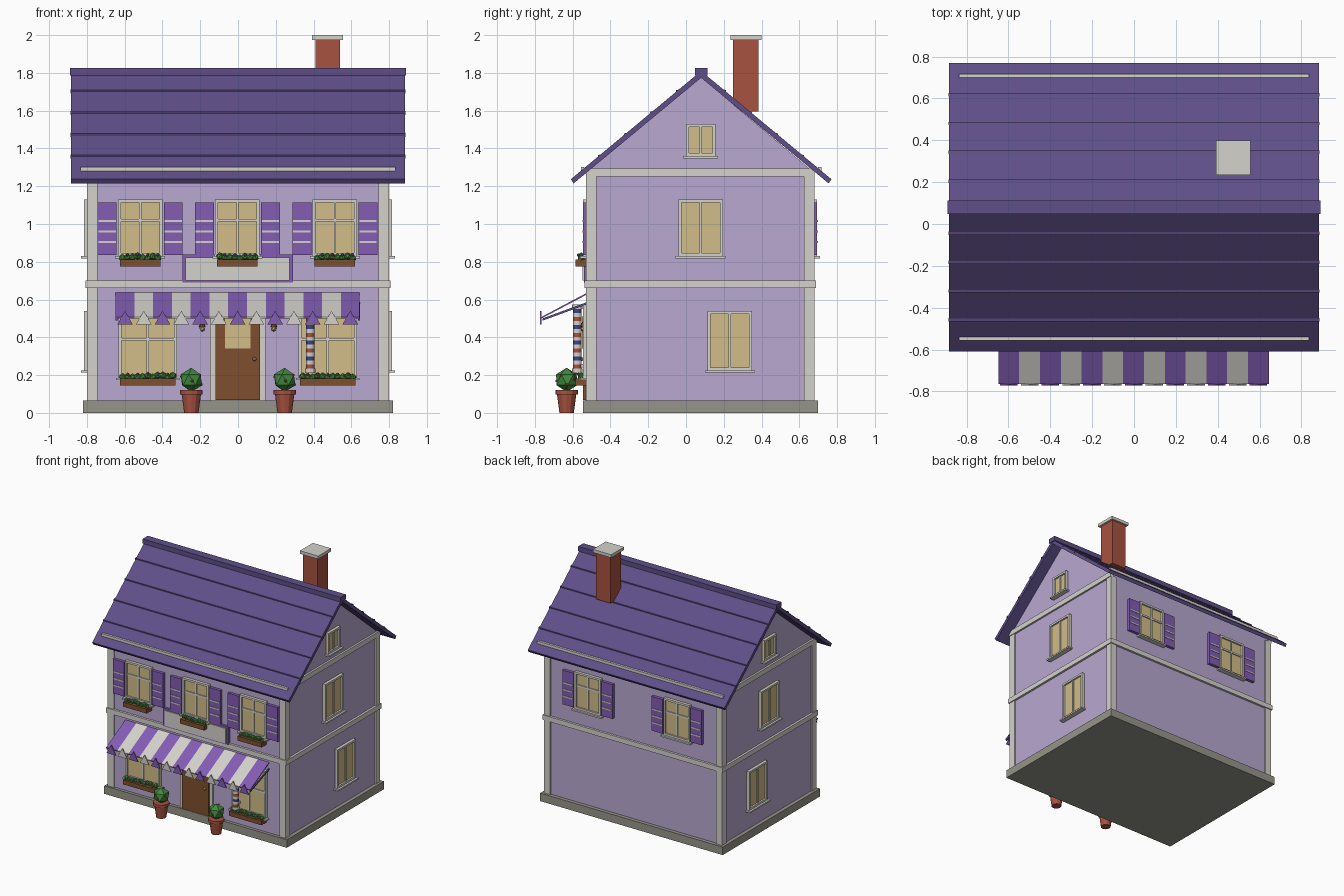
import bpy, bmesh, math, random
from mathutils import Matrix, Vector

random.seed(4)
cube = bpy.data.objects.get("Cube")
if cube:
    bpy.data.objects.remove(cube, do_unlink=True)

# Colours, written as 8 bit display values and turned linear
PALETTE = {
    "lavender_wall": "B8A8D0", "light_trim": "D4D2CC", "cream_glass": "D2BD88",
    "roof_purple": "5F4F88", "accent_purple": "835DB4", "base_grey": "96958A",
    "brick_red": "A85240", "door_brown": "7E4E2E", "leaf_green": "418A3E",
    "pole_blue": "3A4580",
}
NAMES = list(PALETTE)
WALL, TRIM, GLASS, ROOF, ACCENT, BASE, BRICK, BROWN, GREEN, BLUE = range(len(NAMES))


def linear(c):
    return c / 12.92 if c <= 0.04045 else ((c + 0.055) / 1.055) ** 2.4


MATS = []
for name, code in PALETTE.items():
    rgba = [linear(b / 255) for b in bytes.fromhex(code)] + [1]
    mat = bpy.data.materials.new(name)
    mat.use_nodes = True
    mat.diffuse_color = rgba
    node = next(n for n in mat.node_tree.nodes if n.type == "BSDF_PRINCIPLED")
    node.inputs["Base Color"].default_value = rgba
    node.inputs["Roughness"].default_value = 0.8
    MATS.append(mat)


class Part:
    """Collects simple solids into one named object; outward is local -y."""

    def __init__(self, name, place=(0, 0, 0), turn=0):
        self.name, self.bm, self.used = name, bmesh.new(), []
        self.matrix = Matrix.Translation(place) @ Matrix.Rotation(turn, 4, "Z")

    def paint(self, verts, mat):
        if mat not in self.used:
            self.used.append(mat)
        for f in {f for v in verts for f in v.link_faces}:
            f.material_index = self.used.index(mat)

    def box(self, x0, x1, y0, y1, z0, z1, mat):
        m = Matrix.Translation(((x0 + x1) / 2, (y0 + y1) / 2, (z0 + z1) / 2))
        m = m @ Matrix.Diagonal((x1 - x0, y1 - y0, z1 - z0, 1))
        self.paint(bmesh.ops.create_cube(self.bm, size=1, matrix=m)["verts"], mat)

    def prism(self, outline, x0, x1, mat):
        """Extrudes a (y, z) outline along x."""
        face = self.bm.faces.new([self.bm.verts.new((x0, y, z)) for y, z in outline])
        top = bmesh.ops.extrude_face_region(self.bm, geom=[face])["geom"]
        moved = [g for g in top if isinstance(g, bmesh.types.BMVert)]
        bmesh.ops.translate(self.bm, verts=moved, vec=(x1 - x0, 0, 0))
        self.paint(moved + list(face.verts), mat)

    def cone(self, x, y, z0, z1, r0, r1, mat, sides=12):
        m = Matrix.Translation((x, y, (z0 + z1) / 2))
        self.paint(bmesh.ops.create_cone(self.bm, cap_ends=True, segments=sides, radius1=r0,
                   radius2=r1, depth=z1 - z0, matrix=m)["verts"], mat)

    def blob(self, x, y, z, r, mat):
        m = Matrix.Translation((x, y, z)) @ Matrix.Rotation(random.random() * 3, 4, "Z")
        self.paint(bmesh.ops.create_icosphere(self.bm, subdivisions=1, radius=r,
                   matrix=m)["verts"], mat)

    def finish(self):
        bmesh.ops.recalc_face_normals(self.bm, faces=self.bm.faces)
        mesh = bpy.data.meshes.new(self.name)
        self.bm.to_mesh(mesh)
        self.bm.free()
        for i in self.used:
            mesh.materials.append(MATS[i])
        obj = bpy.data.objects.new(self.name, mesh)
        obj.matrix_world = self.matrix
        bpy.context.collection.objects.link(obj)


def single(name, mat, *size):
    p = Part(name)
    p.box(*size, mat)
    p.finish()


# Body: plinth, walls with gables, corner posts, bands
FRONT, BACK, SIDE, MID = -0.52, 0.67, 0.79, 0.08
single("plinth", BASE, -0.82, 0.82, -0.545, 0.70, 0, 0.065)
p = Part("walls")
p.prism([(FRONT, 0.06), (BACK, 0.06), (BACK, 1.28), (MID, 1.775), (FRONT, 1.28)], -SIDE, SIDE, WALL)
p.finish()
p = Part("corner_posts")
for x in (-0.80, 0.745):
    for y in (-0.53, 0.625):
        p.box(x, x + 0.055, y, y + 0.055, 0.065, 1.26, TRIM)
p.finish()
single("floor_band", TRIM, -0.808, 0.808, -0.538, 0.688, 0.66, 0.70)
for side, x in (("right", -0.805), ("left", 0.775)):
    single(side + "_gable_band", TRIM, x, x + 0.03, -0.53, 0.68, 1.252, 1.294)

# Roof: chevron slab, course strips, snow rails and ridge cap
RUN, TOP, EAVE = 0.69, 1.81, 1.237
SLOPE = (TOP - EAVE) / RUN
p = Part("roof")
p.prism([(MID - RUN, EAVE), (MID, TOP), (MID + RUN, EAVE), (MID + RUN - 0.015, EAVE - 0.022),
         (MID, TOP - 0.036), (MID - RUN + 0.015, EAVE - 0.022)], -0.883, 0.883, ROOF)
for sign in (-1, 1):
    for i in range(1, 5):
        d = i * 0.138 - 0.006
        y, z = MID + sign * d, TOP - SLOPE * d
        t = sign * 0.016
        p.prism([(y - t, z + 0.012), (y, z + 0.008), (y, z - 0.01), (y - t, z)], -0.887, 0.887, ROOF)
p.finish()
p = Part("snow_rails")
for sign in (-1, 1):
    y, z = MID + sign * 0.628, TOP - SLOPE * 0.628
    p.box(-0.835, 0.835, y - 0.009, y + 0.009, z - 0.01, z + 0.014, TRIM)
p.finish()
single("ridge_cap", ROOF, -0.89, 0.89, 0.047, 0.113, 1.787, 1.825)
single("chimney", BRICK, 0.41, 0.54, 0.25, 0.385, 1.595, 1.98)
single("chimney_cap", TRIM, 0.392, 0.556, 0.235, 0.40, 1.975, 2.0)


def window(name, place, turn, w, z0, z1, bar=None, shutters=False):
    p = Part(name, place, turn)
    h, f = w / 2, 0.016
    p.box(-h, h, -0.01, 0.005, z0, z1, GLASS)
    for s in (-h, h - f):
        p.box(s, s + f, -0.024, 0, z0, z1, TRIM)
    for z in (z0, z1 - f):
        p.box(-h, h, -0.024, 0, z, z + f, TRIM)
    p.box(-0.006, 0.006, -0.018, 0, z0, z1, TRIM)
    if bar:
        p.box(-h, h, -0.018, 0, bar - 0.007, bar + 0.007, TRIM)
    p.box(-h - 0.014, h + 0.014, -0.04, 0, z0 - 0.012, z0, TRIM)
    if shutters:
        for s in (-h - 0.107, h + 0.007):
            p.box(s, s + 0.1, -0.024, 0, z0 + 0.007, z1 - 0.015, ACCENT)
            for z in (0.905, 0.96, 1.015):
                p.box(s + 0.004, s + 0.096, -0.028, 0, z - 0.005, z + 0.005, TRIM)
    p.finish()


def flower_box(name, x, w, z):
    p = Part(name, (x, 0, z))
    p.box(-w / 2, w / 2, -0.585, FRONT, 0, 0.036, BROWN)
    n = round(w / 0.026)
    for i in range(n):
        u = -w / 2 + w * (i + 0.5) / n
        p.blob(u, -0.555, 0.042 + random.uniform(0, 0.012), 0.02, GREEN)
        if i % 2:
            p.blob(u, -0.57, 0.06, 0.009, random.choice((BRICK, ACCENT, ACCENT)))
    p.finish()


# Windows on every wall
for side, x in (("right", -0.518), ("middle", -0.003), ("left", 0.513)):
    window(f"front_upper_window_{side}", (x, FRONT, 0), 0, 0.236, 0.83, 1.13, 1.02, True)
    flower_box(f"upper_flower_box_{side}", x, 0.215, 0.776)
for side, x in (("right", -0.478), ("left", 0.475)):
    window(f"front_lower_window_{side}", (x, FRONT, 0), 0, 0.31, 0.185, 0.57, 0.39)
    flower_box(f"lower_flower_box_{side}", x, 0.292, 0.145)
for side, x in (("right", -0.4), ("left", 0.4)):
    window(f"back_window_{side}", (x, BACK, 0), math.pi, 0.236, 0.83, 1.13, 1.02, True)
for side, s in (("right", -1), ("left", 1)):
    for level, y, w, z0, z1 in (("lower", 0.232, 0.236, 0.225, 0.54),
                                ("upper", 0.077, 0.236, 0.83, 1.13),
                                ("gable", 0.077, 0.156, 1.36, 1.53)):
        window(f"{side}_{level}_window", (s * SIDE, y, 0), s * math.pi / 2, w, z0, z1)

# Door with frame, glass and knob
p = Part("front_door", (0, FRONT, 0))
p.box(-0.148, 0.145, -0.012, 0, 0.065, 0.56, TRIM)
p.box(-0.12, 0.117, -0.024, 0, 0.067, 0.54, BROWN)
p.box(-0.07, 0.067, -0.03, 0, 0.34, 0.51, GLASS)
p.blob(0.087, -0.034, 0.285, 0.012, GLASS)
p.finish()

# Blank sign board
p = Part("sign_board", (0, FRONT, 0))
p.box(-0.295, 0.29, -0.02, 0, 0.69, 0.838, ACCENT)
p.box(-0.278, 0.273, -0.028, 0, 0.70, 0.823, TRIM)
p.finish()

# Striped awning with pennants and side arms
p = Part("awning")
STRIPE = 1.292 / 13
for i in range(13):
    x = -0.648 + i * STRIPE
    mat = TRIM if i % 2 else ACCENT
    p.prism([(-0.765, 0.508), (FRONT, 0.638), (FRONT, 0.629), (-0.765, 0.5)], x, x + STRIPE, mat)
    mid = x + STRIPE / 2
    fan = [Vector((mid - 0.042, 0.467)), Vector((mid + 0.042, 0.467)), Vector((mid, 0.54))]
    rings = [[p.bm.verts.new((v.x, y, v.y)) for v in fan] for y in (-0.772, -0.765)]
    p.bm.faces.new(rings[0])
    p.bm.faces.new(rings[1][::-1])
    for k in range(3):
        j = (k + 1) % 3
        p.bm.faces.new((rings[0][k], rings[1][k], rings[1][j], rings[0][j]))
    p.paint(rings[0] + rings[1], mat)
for x in (-0.648, 0.636):
    p.prism([(-0.76, 0.5), (FRONT, 0.588), (FRONT, 0.576), (-0.76, 0.488)], x, x + 0.01, ROOF)
p.finish()

# Striped pole beside the window
p = Part("striped_pole")
for i in range(15):
    z = 0.235 + i * 0.021
    p.cone(0.382, -0.575, z, z + 0.021, 0.023, 0.023, (BRICK, TRIM, BLUE, TRIM)[i % 4])
for z in (0.212, 0.55):
    p.cone(0.382, -0.575, z, z + 0.023, 0.028, 0.028, TRIM)
p.box(0.372, 0.392, -0.575, FRONT, 0.24, 0.26, TRIM)
p.finish()

# Wall lamps and potted bushes either side of the door
for side, s in (("right", -1), ("left", 1)):
    p = Part(f"{side}_lamp", (s * 0.19, 0, 0))
    p.box(-0.006, 0.006, -0.55, FRONT, 0.47, 0.482, BROWN)
    p.cone(0, -0.545, 0.455, 0.478, 0.018, 0.006, BROWN, 8)
    p.blob(0, -0.545, 0.445, 0.015, GLASS)
    p.finish()
    p = Part(f"{side}_potted_bush", (s * 0.247, -0.632, 0))
    p.cone(0, 0, 0, 0.105, 0.038, 0.052, BRICK)
    p.cone(0, 0, 0.098, 0.12, 0.06, 0.06, BRICK)
    p.blob(0, 0, 0.175, 0.064, GREEN)
    for k in range(7):
        a = k * 2.4
        e = 0.15 + 0.01 * k
        p.blob(0.052 * math.cos(a), 0.052 * math.sin(a), e, 0.009, BRICK)
    p.finish()
